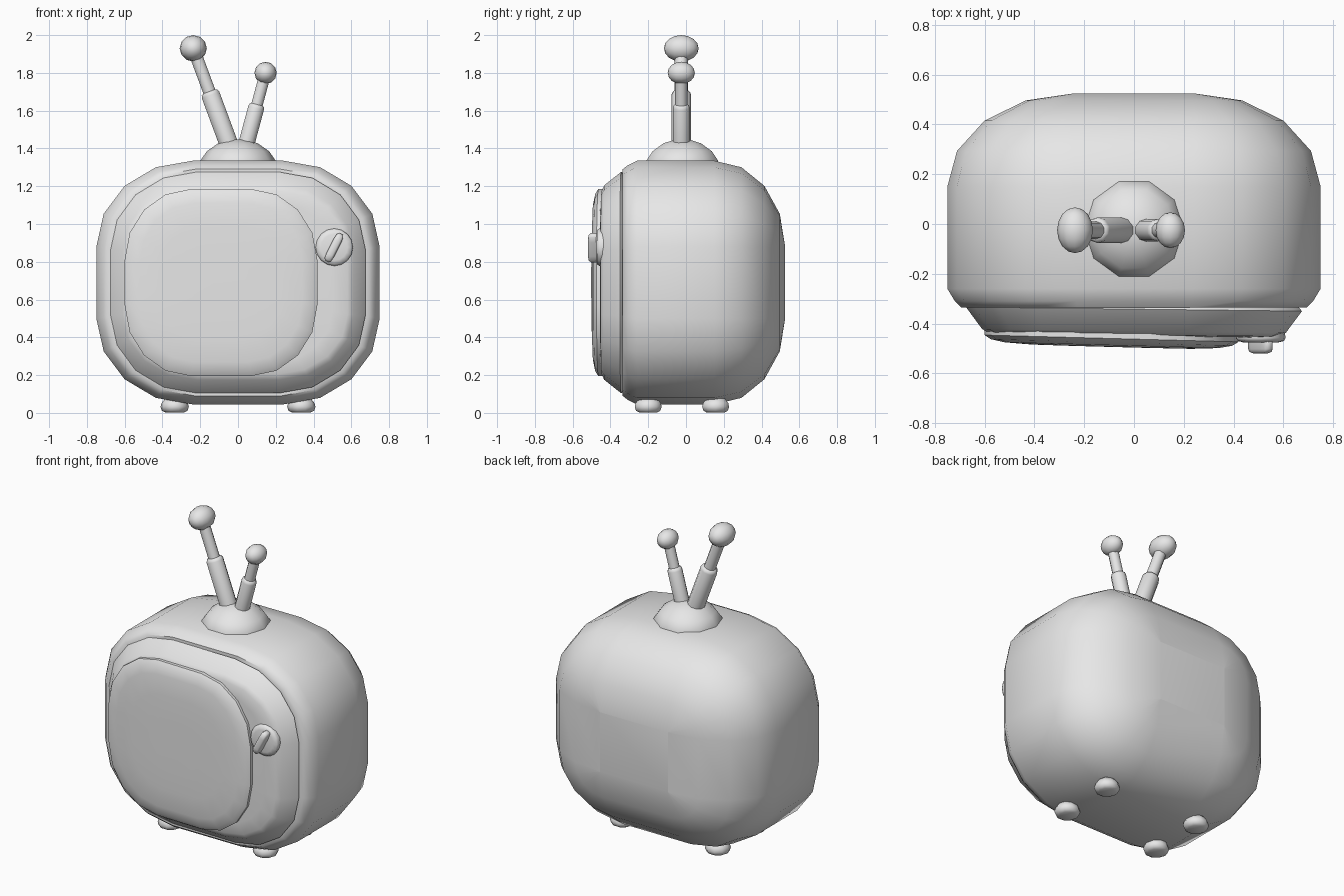
import bpy, bmesh, math
from mathutils import Vector, Matrix

cube = bpy.data.objects.get("Cube")
if cube:
    bpy.data.objects.remove(cube, do_unlink=True)

grey = bpy.data.materials.new("plain grey")
grey.use_nodes = True
grey.diffuse_color = (0.8, 0.8, 0.8, 1)
grey.node_tree.nodes["Principled BSDF"].inputs["Base Color"].default_value = (0.8, 0.8, 0.8, 1)

MID_Z = 0.69  # height of the cabinet centre


def finish(name, bm, angle=50):
    bmesh.ops.recalc_face_normals(bm, faces=bm.faces)
    mesh = bpy.data.meshes.new(name)
    bm.to_mesh(mesh)
    bm.free()
    mesh.materials.append(grey)
    obj = bpy.data.objects.new(name, mesh)
    bpy.context.collection.objects.link(obj)
    bpy.ops.object.select_all(action='DESELECT')
    obj.select_set(True)
    bpy.context.view_layer.objects.active = obj
    bpy.ops.object.shade_smooth_by_angle(angle=math.radians(angle))
    return obj


def bridge(bm, rings):
    """Skin a list of vertex loops and cap both ends."""
    for a, b in zip(rings, rings[1:]):
        n = len(a)
        for i in range(n):
            j = (i + 1) % n
            bm.faces.new((a[i], a[j], b[j], b[i]))
    bm.faces.new(rings[0])
    bm.faces.new(rings[-1])


def rounded_loft(name, sections, core, x=0, shear=0):
    """Loft rounded rectangles (y, half width, half height) along y."""
    bm = bmesh.new()
    rings = []
    for y, hw, hh, k in sections:
        ring = []
        for q, (sx, sz) in enumerate(((1, 1), (-1, 1), (-1, -1), (1, -1))):
            for s in range(5):
                a = math.radians(90 * q + 22.5 * s)
                cx, cz = core[0] * k, core[1] * k
                px = sx * cx + (hw - cx) * math.cos(a)
                pz = sz * cz + (hh - cz) * math.sin(a)
                ring.append(bm.verts.new((x + px, y + shear * px, MID_Z + pz)))
        rings.append(ring)
    bridge(bm, rings)
    return finish(name, bm)


def lathe(name, profile, matrix, sides=10, angle=50):
    """Turn (radius, height) points about z, then place with a matrix."""
    bm = bmesh.new()
    rings = [[bm.verts.new((r * math.cos(math.tau * i / sides), r * math.sin(math.tau * i / sides), h))
              for i in range(sides)] for r, h in profile]
    bridge(bm, rings)
    bm.transform(matrix)
    return finish(name, bm, angle)


def ball(name, centre, size, segments=12, rings=8, turn=Matrix()):
    bm = bmesh.new()
    bmesh.ops.create_uvsphere(bm, u_segments=segments, v_segments=rings, radius=1)
    bm.transform(Matrix.Translation(centre) @ turn @ Matrix.Diagonal((*size, 1))
                 @ Matrix.Rotation(math.pi / 2, 4, 'X'))
    return finish(name, bm, 80)


# Cabinet: rounded box at the back, groove lip at the front
core = (0.24, 0.19)
sections = []
for step in range(4, -1, -1):
    t = math.radians(22.5 * step)
    sections.append((0.15 + 0.375 * math.sin(t),
                     core[0] + 0.51 * max(math.cos(t), 0.001),
                     core[1] + 0.455 * max(math.cos(t), 0.001), 1))
sections += [(-0.26, 0.75, 0.645, 1), (-0.31, 0.72, 0.62, 0.97),
             (-0.335, 0.695, 0.6, 0.95), (-0.335, 0.66, 0.57, 0.9)]
rounded_loft("cabinet", sections, core)

# Front panel, tapering forward
rounded_loft("front_panel", [(-0.32, 0.655, 0.565, 0.9), (-0.342, 0.675, 0.585, 0.92),
                             (-0.43, 0.61, 0.515, 0.9), (-0.445, 0.58, 0.485, 0.88),
                             (-0.45, 0.5, 0.42, 0.8)], core, shear=-0.012)

# Screen, gently bulging and slightly turned
rounded_loft("screen", [(-0.42, 0.51, 0.495, 1), (-0.46, 0.51, 0.495, 1),
                        (-0.476, 0.485, 0.47, 0.97), (-0.487, 0.43, 0.42, 0.9),
                        (-0.493, 0.32, 0.3, 0.65), (-0.494, 0.15, 0.14, 0.3)],
             (0.16, 0.12), x=-0.09, shear=-0.027)

# Tuning knob with a slanted grip
forward = Matrix.Rotation(math.pi / 2, 4, 'X')
lathe("knob_disc", [(0.095, 0), (0.099, 0.03), (0.092, 0.042), (0.07, 0.048)],
      Matrix.Translation((0.51, -0.428, 0.877)) @ forward, 16)
bm = bmesh.new()
bmesh.ops.create_cube(bm, size=1)
bmesh.ops.bevel(bm, geom=bm.edges[:], offset=0.25, segments=2, profile=0.5, affect='EDGES')
bm.transform(Matrix.Translation((0.508, -0.485, 0.875)) @ Matrix.Rotation(math.radians(27), 4, 'Y')
             @ Matrix.Diagonal((0.045, 0.07, 0.165, 1)))
finish("knob_grip", bm, 60)

# Feet
for side, x in (("left", 0.335), ("right", -0.335)):
    for end, y in (("front", -0.2), ("back", 0.157)):
        lathe(f"{end}_{side}_foot", [(0.05, 0), (0.068, 0.01), (0.075, 0.03), (0.07, 0.05), (0.05, 0.075)],
              Matrix.Translation((x, y, 0.002)), 10, 70)

# Antenna base dome
lathe("antenna_base", [(0.2, 1.3), (0.2, 1.335), (0.165, 1.385), (0.105, 1.427), (0.04, 1.447)],
      Matrix.Translation((0, -0.02, 0)))


# Telescopic antennas with ball tips
def antenna(side, foot, tip, joint, thick, thin, tip_size):
    foot, tip = Vector(foot), Vector(tip)
    axis = tip - foot
    place = Matrix.Translation(foot) @ axis.to_track_quat('Z', 'Y').to_matrix().to_4x4()
    h = axis.length * joint
    lathe(f"{side}_antenna_rod", [(thick, 0), (thick, h - 0.015), (thick * 0.9, h), (thin, h + 0.005),
                                  (thin, axis.length)], place, 10)
    ball(f"{side}_antenna_tip", tip, tip_size)


antenna("right", (-0.04, -0.025, 1.4), (-0.237, -0.025, 1.93), 0.56, 0.052, 0.035, (0.072, 0.092, 0.07))
antenna("left", (0.038, -0.025, 1.4), (0.146, -0.025, 1.8), 0.57, 0.045, 0.032, (0.059, 0.072, 0.059))
